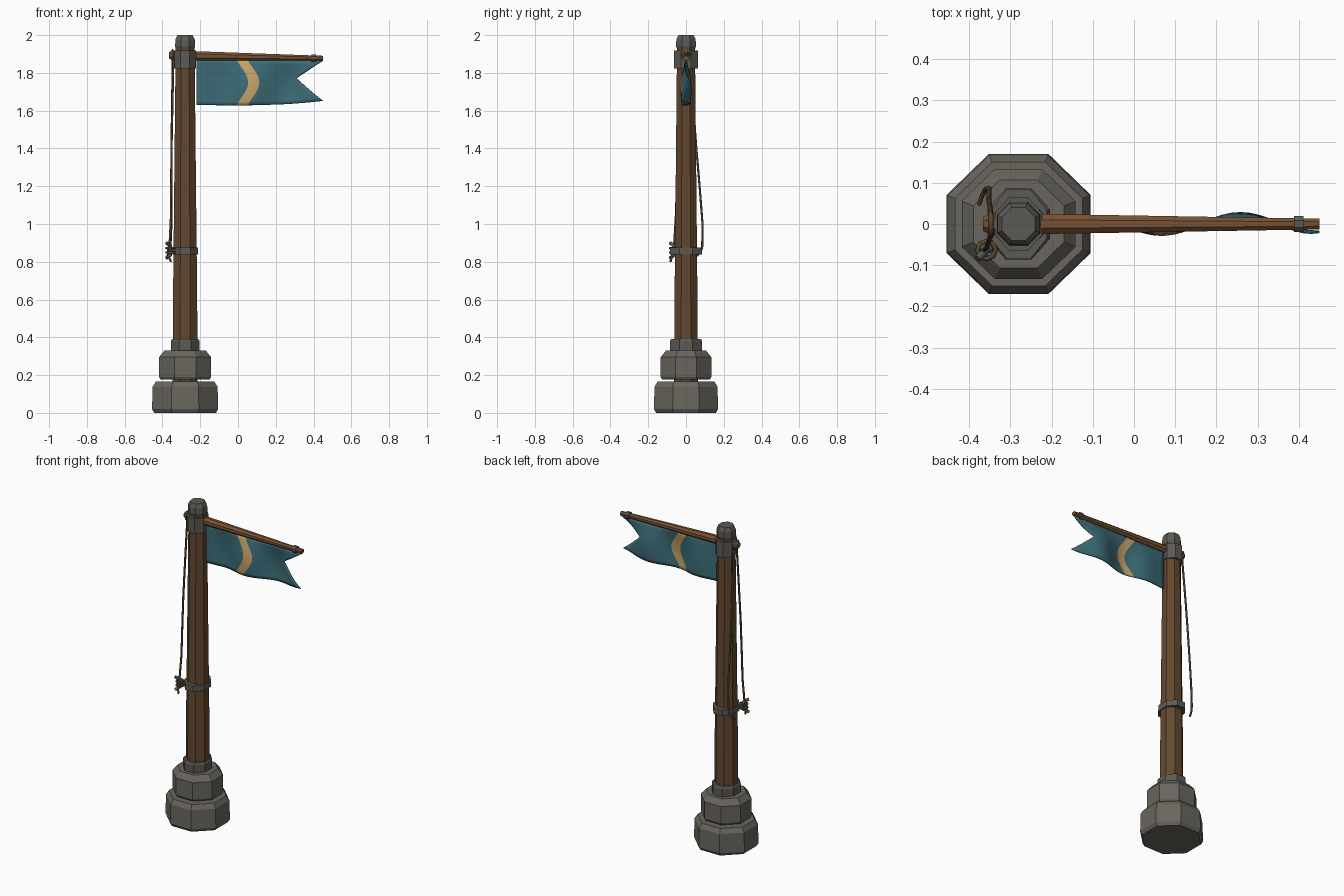
import bpy, bmesh, math
from mathutils import Vector

cube = bpy.data.objects.get("Cube")
if cube:
    bpy.data.objects.remove(cube)

PX = -0.28  # mast axis


def material(name, color):
    m = bpy.data.materials.new(name)
    m.use_nodes = True
    m.diffuse_color = (*color, 1)
    m.node_tree.nodes["Principled BSDF"].inputs["Base Color"].default_value = (*color, 1)
    return m


STONE = material("stone grey", (0.14, 0.132, 0.11))
IRON = material("iron grey", (0.105, 0.102, 0.09))
WOOD = material("mast brown", (0.125, 0.066, 0.028))
SPAR = material("spar brown", (0.19, 0.085, 0.032))
TEAL = material("banner teal", (0.045, 0.15, 0.185))
SAND = material("stripe sand", (0.56, 0.37, 0.14))
ROPE = material("rope brown", (0.10, 0.062, 0.03))


def finish(name, bm, *mats):
    bmesh.ops.recalc_face_normals(bm, faces=bm.faces)
    mesh = bpy.data.meshes.new(name)
    bm.to_mesh(mesh)
    bm.free()
    for m in mats:
        mesh.materials.append(m)
    ob = bpy.data.objects.new(name, mesh)
    bpy.context.collection.objects.link(ob)
    return ob


def lathe(name, profile, mat, place, sides=8, sy=1.0):
    """Flat-sided solid from (half width, height) pairs; place maps local to world."""
    bm = bmesh.new()
    rings = []
    for r, h in profile:
        r /= math.cos(math.pi / sides)
        ring = []
        for i in range(sides):
            a = (i + 0.5) * 2 * math.pi / sides
            ring.append(bm.verts.new(place(r * math.cos(a), sy * r * math.sin(a), h)))
        rings.append(ring)
    for a, b in zip(rings, rings[1:]):
        for i in range(sides):
            j = (i + 1) % sides
            bm.faces.new((a[i], a[j], b[j], b[i]))
    bm.faces.new(rings[0])
    bm.faces.new(rings[-1])
    return finish(name, bm, mat)


def upright(x, y, h):
    return (PX + x, y, h)


def along_spar(x, y, h):
    return (h, y, 1.893 - 0.0155 * (h + 0.365) / 0.815 + x)


def tube(name, points, radius, mat, smooth=True):
    cu = bpy.data.curves.new(name, "CURVE")
    cu.dimensions = "3D"
    cu.bevel_depth = radius
    cu.bevel_resolution = 1
    cu.use_fill_caps = True
    cu.resolution_u = 3
    if smooth:
        sp = cu.splines.new("BEZIER")
        sp.bezier_points.add(len(points) - 1)
        for p, co in zip(sp.bezier_points, points):
            p.co = co
            p.handle_left_type = p.handle_right_type = "AUTO"
    else:
        sp = cu.splines.new("POLY")
        sp.points.add(len(points) - 1)
        for p, co in zip(sp.points, points):
            p.co = (*co, 1)
    cu.materials.append(mat)
    ob = bpy.data.objects.new(name, cu)
    bpy.context.collection.objects.link(ob)
    return ob


# Stone footing
lathe("lower_base", [(.163, 0), (.175, .02), (.172, .138), (.155, .166)], STONE, upright, sy=.97)
lathe("upper_base", [(.13, .176), (.138, .19), (.138, .295), (.11, .33)], STONE, upright, sy=.97)
lathe("foot_collar", [(.076, .325), (.076, .38), (.07, .39)], IRON, upright, sy=1.13)

# Mast with its bands and cap
lathe("mast", [(.066, .15), (.064, .6), (.05, 1.94)], WOOD, upright, sy=.95)
lathe("cleat_band", [(.068, .838), (.068, .876)], IRON, upright, sy=1.25)
lathe("head_band", [(.057, 1.822), (.057, 1.918)], IRON, upright, sy=1.12)
lathe("mast_cap", [(.047, 1.925), (.053, 1.94), (.051, 1.978), (.04, 2.0)], IRON, upright)

# Spar and tip ring
lathe("spar", [(.017, -.366), (.025, -.35), (.024, -.2), (.013, .45)], SPAR, along_spar)
lathe("spar_ring", [(.02, .388), (.02, .412)], IRON, along_spar)

# Swallowtail banner: the columns follow the stripe, the end follows the notch
ROWS, SEGMENTS = 12, (10, 2, 12)
bm = bmesh.new()
grid = []
for r in range(ROWS + 1):
    v = r / ROWS
    notch = min(v / .417, (1 - v) / .583)
    bulge = .06 * math.sin(math.pi * v) ** 1.3
    keys = (-.22, -.006 + bulge, .052 + bulge, .45 - .14 * notch)
    xs = [keys[0]]
    for k, n in enumerate(SEGMENTS):
        xs += [keys[k] + (keys[k + 1] - keys[k]) * (i + 1) / n for i in range(n)]
    row = []
    for x in xs:
        u = (x + .22) / .67
        y = .026 * math.sin(u * 11) * math.sin(v * 2.3) * min(1, u * 3)
        z = 1.872 - .008 * u - v * (.242 - .03 * u ** 3)
        row.append(bm.verts.new((x, y, z)))
    grid.append(row)
for a, b in zip(grid, grid[1:]):
    for i in range(len(a) - 1):
        f = bm.faces.new((a[i], a[i + 1], b[i + 1], b[i]))
        f.smooth = True
        f.material_index = int(SEGMENTS[0] <= i < SEGMENTS[0] + SEGMENTS[1])
banner = finish("banner", bm, TEAL, SAND)
solid = banner.modifiers.new("thickness", "SOLIDIFY")
solid.thickness = .006
solid.offset = 0

# Halyard strands from the spar heel
tube("back_halyard", [(-.345, .015, 1.875), (-.352, .055, 1.4), (-.358, .086, .88),
                      (-.368, .07, .845), (-.376, .048, .825)], .006, ROPE)
tube("front_halyard", [(-.342, -.015, 1.875), (-.352, -.04, 1.4), (-.362, -.062, .9),
                       (-.372, -.07, .85), (-.355, -.082, .8)], .006, ROPE)
tube("heel_loop", [(-.347, .027 * math.cos(a * .785), 1.893 + .027 * math.sin(a * .785))
                   for a in range(9)], .006, ROPE, False)

# Cleat with rope turns
C = Vector((-.358, -.063, .86))
OUT = Vector((-.7, -.7, 0))
tube("cleat_stem", [(-.32, -.03, .857), C], .012, IRON, False)
tube("cleat_horns", [C + OUT * .03 + Vector((0, 0, .04)), C + Vector((0, 0, .025)),
                     C - Vector((0, 0, .025)), C + OUT * .03 - Vector((0, 0, .04))], .009, IRON, False)
for side in (-1, 1):
    tube("rope_turn", [C + Vector((.022 * math.cos(a * .785), .022 * math.sin(a * .785), side * .012))
                       for a in range(9)], .006, ROPE, False)
